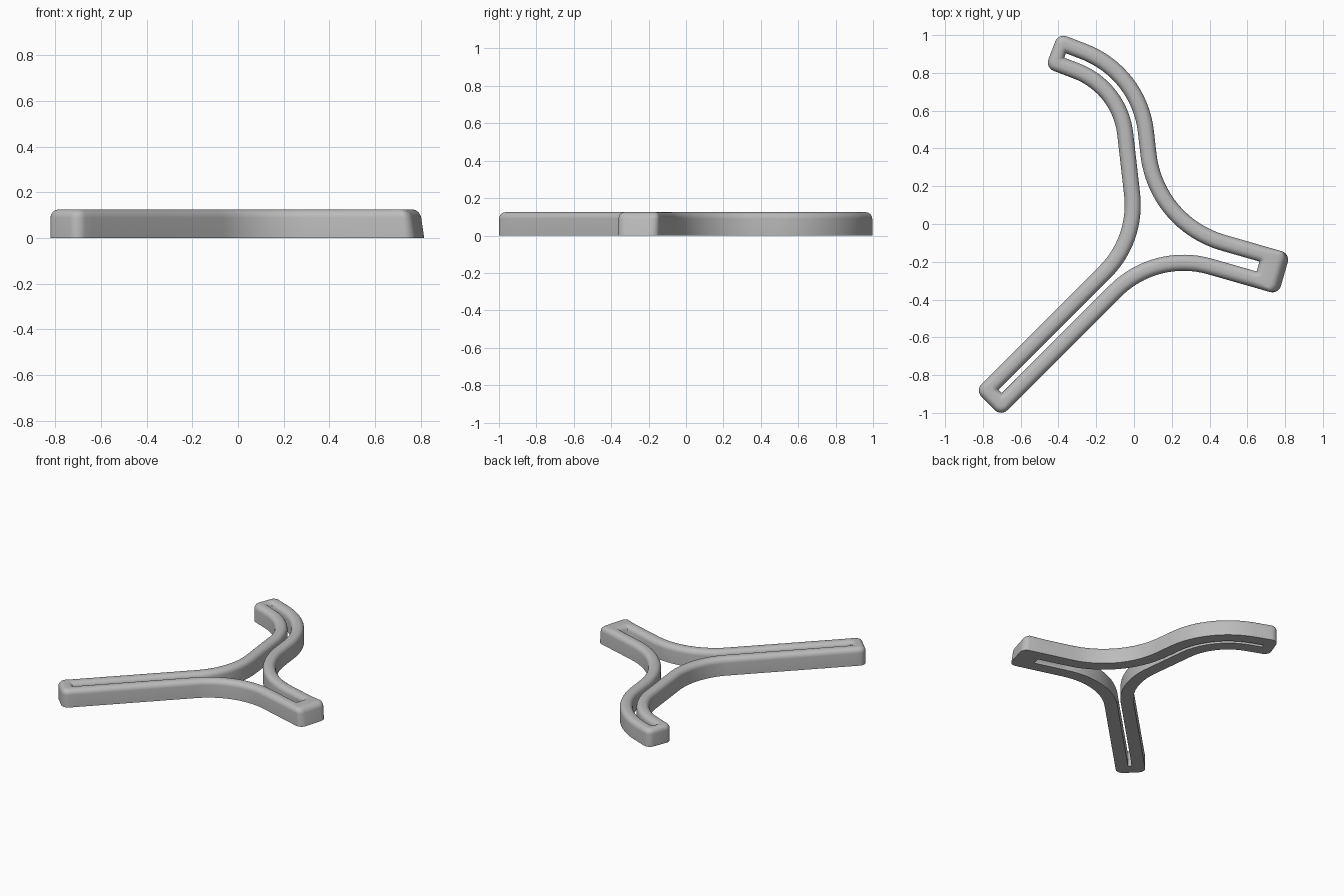
import bpy, bmesh, math
from mathutils import Vector, Matrix
from mathutils.geometry import intersect_line_line

HEIGHT = 0.125
HALF = 0.0425      # half width of a rail
ROUND = 0.036      # rounding of the rail's top edges
CORNER = 0.047     # rounding of the arm ends seen from above

cube = bpy.data.objects.get("Cube")
if cube:
    bpy.data.objects.remove(cube, do_unlink=True)


def heading(deg):
    a = math.radians(deg)
    return Vector((math.cos(a), math.sin(a), 0))


def left(v):
    return Vector((-v.y, v.x, 0))


class Arm:
    """Tip centre, outward direction, rail offset from the axis, tip thickness, tip slant."""
    def __init__(self, x, y, deg, offset, cap, slant=0.0):
        self.tip, self.d = Vector((x, y, 0)), heading(deg)
        self.offset, self.cap, self.slant = offset, cap, slant

    def rail_end(self, side, offset=None):
        o = self.offset if offset is None else offset
        return self.tip - self.d * self.cap + left(self.d) * side * o


hook_arm = Arm(-0.435, 0.919, 159, 0.055, 0.075)
long_arm = Arm(-0.772, -0.950, 225, 0.055, 0.09)
short_arm = Arm(0.796, -0.265, -16, 0.070, 0.145, 0.02)
trunk_point, trunk_dir = Vector((0.012, 0.45, 0)), heading(96.5)


def rail(first, last, radii, middle=None):
    """Inner/outer point pairs along a rail of straight lines joined by arcs."""
    lines = [(first.rail_end(1), -first.d)]
    if middle:
        lines.append(middle)
    lines.append((last.rail_end(-1), last.d))
    path = [lines[0]]
    for (p, d1), (q, d2), r in zip(lines, lines[1:], radii):
        corner = intersect_line_line(p, p + d1, q, q + d2)[0]
        turn = math.atan2(d1.cross(d2).z, d1.dot(d2))
        start = corner - d1 * r * math.tan(abs(turn) / 2)
        centre = start + left(d1) * math.copysign(r, turn)
        steps = 16
        for k in range(steps + 1):
            rot = Matrix.Rotation(turn * k / steps, 3, 'Z')
            path.append((centre + rot @ (start - centre), rot @ d1))
    path.append(lines[-1])
    still = Vector((0, 0, 0))
    return [(p + left(t) * HALF, p - left(t) * HALF, still) for p, t in path]


def arm_tip(arm):
    """Pairs around the two rounded corners of an arm's tip."""
    pairs = []
    for side in (-1, 1):
        inner = arm.rail_end(side, arm.offset - HALF)
        n = left(arm.d) * side
        centre = arm.tip - arm.d * CORNER + n * (arm.offset + HALF - CORNER)
        steps = 6
        for k in range(steps + 1):
            a = math.pi / 2 * (k / steps if side < 0 else 1 - k / steps)
            outer = centre + (n * math.cos(a) + arm.d * math.sin(a)) * CORNER
            pairs.append((inner, outer, -arm.d * arm.slant * math.sin(a)))
    return pairs


def section(inner, outer, lean):
    """Cross-section with a flat foot and a rounded top."""
    u = (outer - inner).normalized()
    up = Vector((0, 0, 1))
    steps = 6
    arc = [(ROUND * (1 - math.cos(a)), HEIGHT - ROUND * (1 - math.sin(a)))
           for a in (math.pi / 2 * k / steps for k in range(steps + 1))]
    pts = [inner] + [inner + u * s + up * z for s, z in arc]
    pts += [outer - u * s + up * z + lean * (z / HEIGHT) for s, z in reversed(arc)]
    return pts + [outer]


# Closed loop: three rails joined by three arm tips
pairs = rail(hook_arm, long_arm, (0.405, 0.50),
             (trunk_point + left(trunk_dir) * 0.055, -trunk_dir))
pairs += arm_tip(long_arm)
pairs += rail(long_arm, short_arm, (0.51,))
pairs += arm_tip(short_arm)
pairs += rail(short_arm, hook_arm, (0.55, 0.515),
              (trunk_point - left(trunk_dir) * 0.055, trunk_dir))
pairs += arm_tip(hook_arm)

bm = bmesh.new()
rings = [[bm.verts.new(p) for p in section(*pair)] for pair in pairs]
for i, ring in enumerate(rings):
    following = rings[(i + 1) % len(rings)]
    for j in range(len(ring)):
        k = (j + 1) % len(ring)
        bm.faces.new((ring[j], ring[k], following[k], following[j]))
bmesh.ops.remove_doubles(bm, verts=bm.verts, dist=0.0002)
bmesh.ops.recalc_face_normals(bm, faces=bm.faces)

mesh = bpy.data.meshes.new("three_arm_frame")
bm.to_mesh(mesh)
bm.free()
frame = bpy.data.objects.new("three_arm_frame", mesh)
bpy.context.collection.objects.link(frame)

# Plain grey finish
grey = bpy.data.materials.new("plain_grey")
grey.use_nodes = True
grey.diffuse_color = (0.5, 0.5, 0.5, 1)
grey.node_tree.nodes["Principled BSDF"].inputs["Base Color"].default_value = (0.5, 0.5, 0.5, 1)
mesh.materials.append(grey)

bpy.ops.object.select_all(action='DESELECT')
frame.select_set(True)
bpy.context.view_layer.objects.active = frame
bpy.ops.object.shade_smooth_by_angle(angle=math.radians(40))
